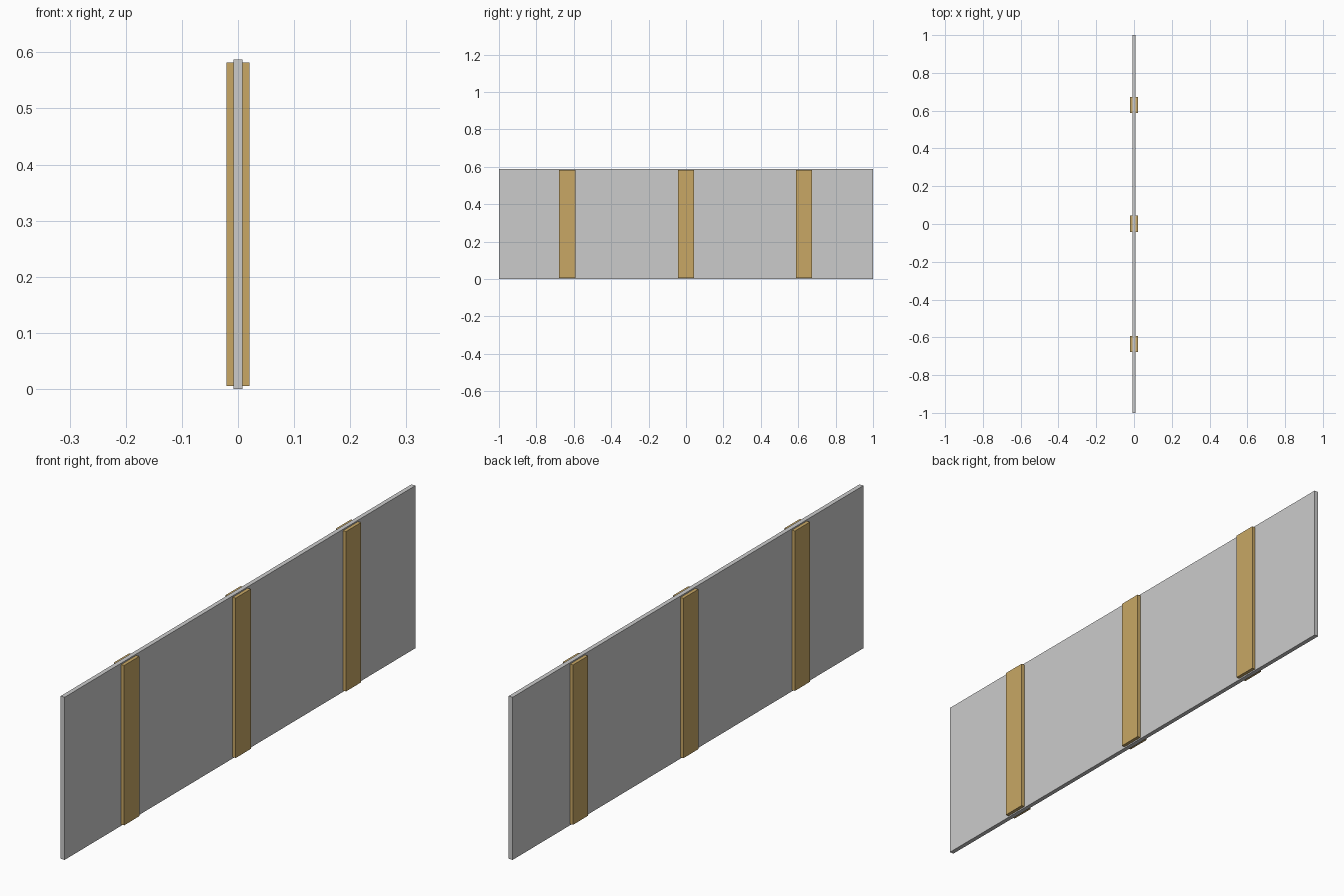
import bpy

if "Cube" in bpy.data.objects:
    bpy.data.objects.remove(bpy.data.objects["Cube"])


def material(name, color):
    mat = bpy.data.materials.new(name)
    mat.diffuse_color = color
    mat.use_nodes = True
    mat.node_tree.nodes["Principled BSDF"].inputs["Base Color"].default_value = mat.diffuse_color
    return mat


def box(name, center, size, mat=None):
    bpy.ops.mesh.primitive_cube_add(size=1, location=center)
    obj = bpy.context.object
    obj.name = name
    obj.scale = size
    bpy.ops.object.transform_apply(location=False, rotation=False, scale=True)
    if mat:
        obj.data.materials.append(mat)
    return obj


wood = material("wood", (0.58, 0.39, 0.13, 1))

# Thin upright panel
HEIGHT, THICK = 0.587, 0.016
box("panel", (0, 0, HEIGHT / 2), (THICK, 2.0, HEIGHT))

# Vertical battens on both faces, just short of the panel edges
DEPTH = 0.0122
for side_name, side in (("left", -1), ("right", 1)):
    for i, y in enumerate((-0.635, 0.001, 0.63)):
        box(f"{side_name}_batten_{i + 1}",
            (side * (THICK + DEPTH) / 2, y, HEIGHT / 2),
            (DEPTH, 0.086, 0.577), wood)
